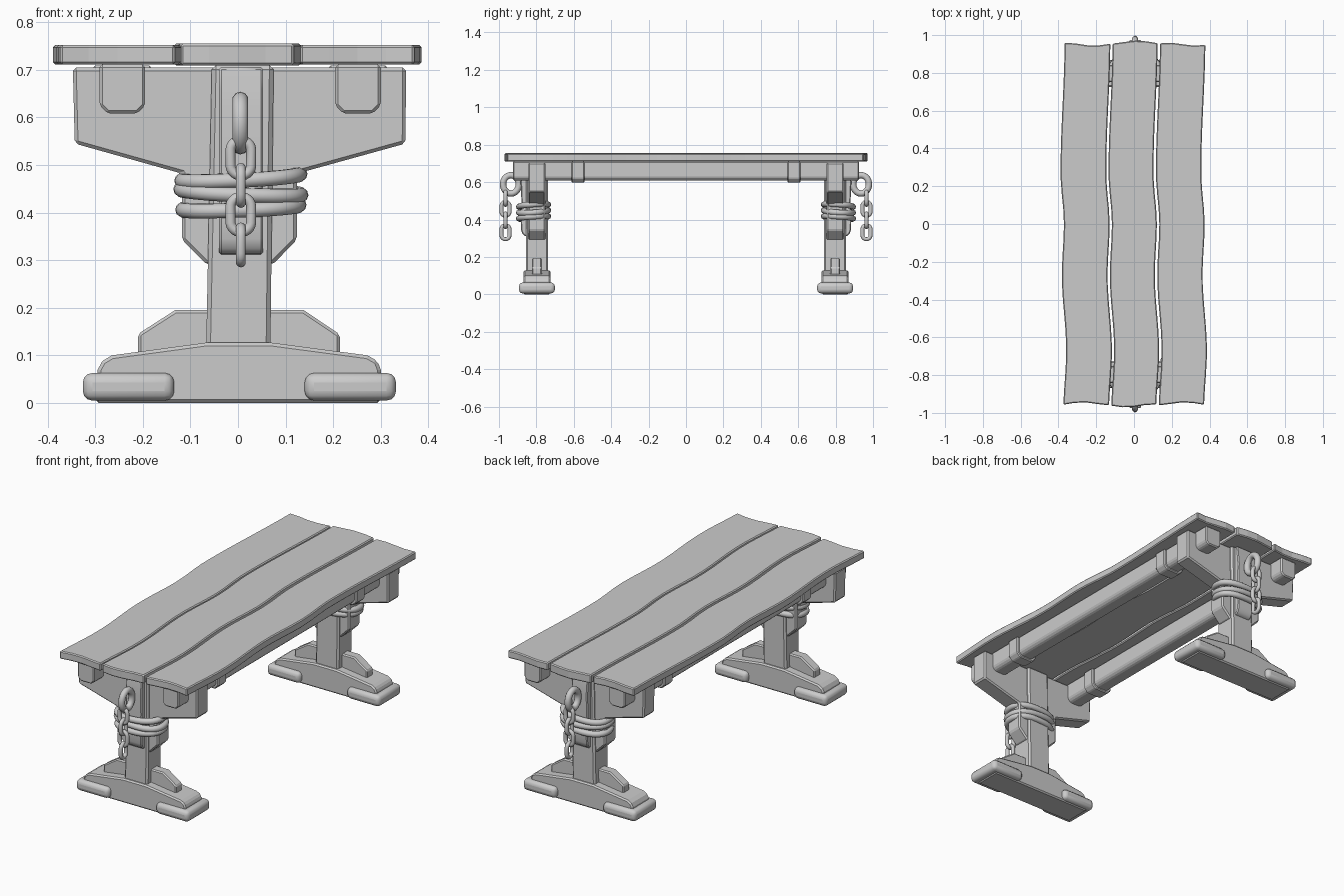
import bpy, bmesh, math
from math import sin, cos, pi

if "Cube" in bpy.data.objects:
    bpy.data.objects.remove(bpy.data.objects["Cube"])


def finish(name, verts, faces, bevel=0.0, segments=1, smooth=False):
    me = bpy.data.meshes.new(name)
    me.from_pydata(verts, [], faces)
    bm = bmesh.new()
    bm.from_mesh(me)
    bmesh.ops.recalc_face_normals(bm, faces=bm.faces)
    bm.to_mesh(me)
    bm.free()
    ob = bpy.data.objects.new(name, me)
    bpy.context.collection.objects.link(ob)
    if bevel:
        mod = ob.modifiers.new("bevel", "BEVEL")
        mod.width, mod.segments = bevel, segments
        mod.limit_method, mod.angle_limit = "ANGLE", math.radians(35)
    if smooth:
        bpy.ops.object.select_all(action="DESELECT")
        ob.select_set(True)
        bpy.context.view_layer.objects.active = ob
        bpy.ops.object.shade_smooth_by_angle(angle=math.radians(40))
    return ob


def prism(name, pts, a, b, axis="y", **kw):
    """Extrude an (x,z) profile along y, or a (y,z) profile along x."""
    n = len(pts)
    put = (lambda p, t: (p[0], t, p[1])) if axis == "y" else (lambda p, t: (t, p[0], p[1]))
    verts = [put(p, a) for p in pts] + [put(p, b) for p in pts]
    faces = [list(range(n)), list(range(n, 2 * n))]
    faces += [[i, (i + 1) % n, n + (i + 1) % n, n + i] for i in range(n)]
    return finish(name, verts, faces, **kw)


def rect(x0, x1, z0, z1):
    return [(x0, z0), (x1, z0), (x1, z1), (x0, z1)]


def tube(name, path, r, sides=10):
    """Closed round tube along a path."""
    from mathutils import Vector
    P = [Vector(p) for p in path]
    n = len(P)
    c = sum(P, Vector()) / n
    normal = sum(((P[i] - c).cross(P[(i + 1) % n] - c) for i in range(n)), Vector()).normalized()
    verts, faces = [], []
    for i in range(n):
        t = (P[(i + 1) % n] - P[i - 1]).normalized()
        u = t.cross(normal).normalized()
        v = t.cross(u)
        for k in range(sides):
            a = 2 * pi * k / sides
            verts.append(P[i] + r * (cos(a) * u + sin(a) * v))
            faces.append([i * sides + k, i * sides + (k + 1) % sides,
                          (i + 1) % n * sides + (k + 1) % sides, (i + 1) % n * sides + k])
    return finish(name, verts, faces, smooth=True)


# Hand-cut plank edges: shared sideways bend along y
BEND = [(-1, -0.004), (-0.67, 0.012), (-0.27, -0.011), (0, 0.0), (0.27, -0.018), (1, 0.004)]


def bend(y):
    for (y0, b0), (y1, b1) in zip(BEND, BEND[1:]):
        if y <= y1:
            t = (y - y0) / (y1 - y0)
            return b0 + (b1 - b0) * (1 - cos(pi * t)) / 2
    return BEND[-1][1]


def plank(name, cx, half, length, z0, z1, phase):
    nx, ny = 5, 25
    verts, faces = [], []
    for z in (z0, z1):
        for j in range(ny):
            v = 2 * j / (ny - 1) - 1
            for i in range(nx):
                u = 2 * i / (nx - 1) - 1
                y = v * length + 0.008 * abs(v) ** 8 * sin(2.6 * u + phase + v)
                verts.append((cx + u * half + bend(v * length), y, z))
    m = nx * ny
    for j in range(ny - 1):
        for i in range(nx - 1):
            q = [j * nx + i, j * nx + i + 1, (j + 1) * nx + i + 1, (j + 1) * nx + i]
            faces += [q, [k + m for k in q]]
    rim = ([i for i in range(nx)] + [j * nx + nx - 1 for j in range(1, ny)]
           + [(ny - 1) * nx + i for i in range(nx - 2, -1, -1)] + [j * nx for j in range(ny - 2, 0, -1)])
    faces += [[p, q, q + m, p + m] for p, q in zip(rim, rim[1:] + rim[:1])]
    finish(name, verts, faces, bevel=0.005)


plank("plank_left", -0.25, 0.121, 0.952, 0.711, 0.752, 3.0)
plank("plank_middle", 0.002, 0.119, 0.963, 0.709, 0.755, 0.3)
plank("plank_right", 0.254, 0.12, 0.952, 0.711, 0.752, 2.2)

# Long rails under the top, with chamfered undersides, and straps around them
for side, cx in (("left", -0.243), ("right", 0.252)):
    def chamfered(h, zb, zt, c=0.017):
        return [(cx - h, zt), (cx - h, zb + c), (cx - h + c, zb), (cx + h - c, zb), (cx + h, zb + c), (cx + h, zt)]
    prism("rail_" + side, chamfered(0.048, 0.608, 0.711), -0.925, 0.925, bevel=0.006)
    for end, y in (("front", -0.577), ("back", 0.577)):
        prism(f"rail_strap_{side}_{end}", chamfered(0.062, 0.597, 0.709, 0.022), y - 0.034, y + 0.034, bevel=0.005)

for end, s in (("front", -1), ("back", 1)):
    Y = 0.797 * s
    # Foot with two rounded pads
    foot = [(-0.3, 0), (0.3, 0), (0.3, 0.07), (0.293, 0.088), (0.272, 0.1), (0.068, 0.127),
            (-0.065, 0.127), (-0.265, 0.1), (-0.285, 0.088), (-0.295, 0.07)]
    prism("foot_" + end, foot, Y - 0.072, Y + 0.072, bevel=0.007)
    for side, x0, x1 in (("left", -0.326, -0.134), ("right", 0.14, 0.332)):
        prism(f"foot_pad_{end}_{side}", rect(x0, x1, 0.005, 0.063), Y - 0.096, Y + 0.096,
              bevel=0.02, segments=3, smooth=True)
    # Low brace through the post
    brace = [(-0.21, 0.09), (0.214, 0.09), (0.214, 0.144), (0.138, 0.195), (-0.132, 0.195), (-0.21, 0.145)]
    prism("foot_brace_" + end, brace, Y - 0.026, Y + 0.026, bevel=0.006)
    # Post, leaning slightly
    prism("post_" + end, [(-0.067, 0.11), (0.068, 0.11), (0.075, 0.71), (-0.055, 0.71)],
          Y - 0.059, Y + 0.059, bevel=0.009)
    # Upper bracket plate
    bracket = [(-0.347, 0.705), (-0.343, 0.545), (-0.118, 0.482), (-0.118, 0.343), (-0.065, 0.29),
               (0.072, 0.29), (0.124, 0.343), (0.124, 0.482), (0.352, 0.545), (0.353, 0.705)]
    prism("bracket_" + end, bracket, Y - 0.046, Y + 0.046, bevel=0.007)
    # Batten with a rounded lower end on the outside of the post
    batten = [(0.84, 0.31), (0.862, 0.313), (0.875, 0.325), (0.882, 0.345), (0.884, 0.4),
              (0.88, 0.5), (0.884, 0.6), (0.878, 0.66), (0.872, 0.706), (0.84, 0.706)]
    prism("batten_" + end, [(s * y, z) for y, z in batten], -0.04, 0.053, axis="x", bevel=0.005, smooth=True)

    # Rope wrapped three times
    for k, (z, tilt, rx) in enumerate(((0.474, 0.007, 0.124), (0.443, -0.006, 0.126), (0.411, 0.005, 0.122))):
        path = []
        for i in range(40):
            a = 2 * pi * i / 40
            c, d = cos(a), sin(a)
            path.append((0.006 + rx * math.copysign(abs(c) ** 0.85, c),
                         s * (0.815 + 0.078 * math.copysign(abs(d) ** 0.85, d)),
                         z + tilt * c - 0.006 * d))
        tube(f"rope_{end}_{k + 1}", path, 0.016)

    # Chain: big ring, then alternating links
    ring = [(0.005, s * (0.936 + 0.042 * cos(a)), 0.588 + 0.049 * sin(a))
            for a in (2 * pi * i / 28 for i in range(28))]
    tube("chain_ring_" + end, ring, 0.017)
    for k, z in enumerate((0.515, 0.457, 0.396, 0.332)):
        path = []
        for i in range(24):
            a = 2 * pi * (i + 0.5) / 24
            w = 0.022 * cos(a)
            h = 0.022 * sin(a) + math.copysign(0.015, sin(a))
            path.append((0.006, s * 0.965 + w, z + h) if k % 2 else (0.006 + w, s * 0.965, z + h))
        tube(f"chain_link_{end}_{k + 1}", path, 0.0105)
